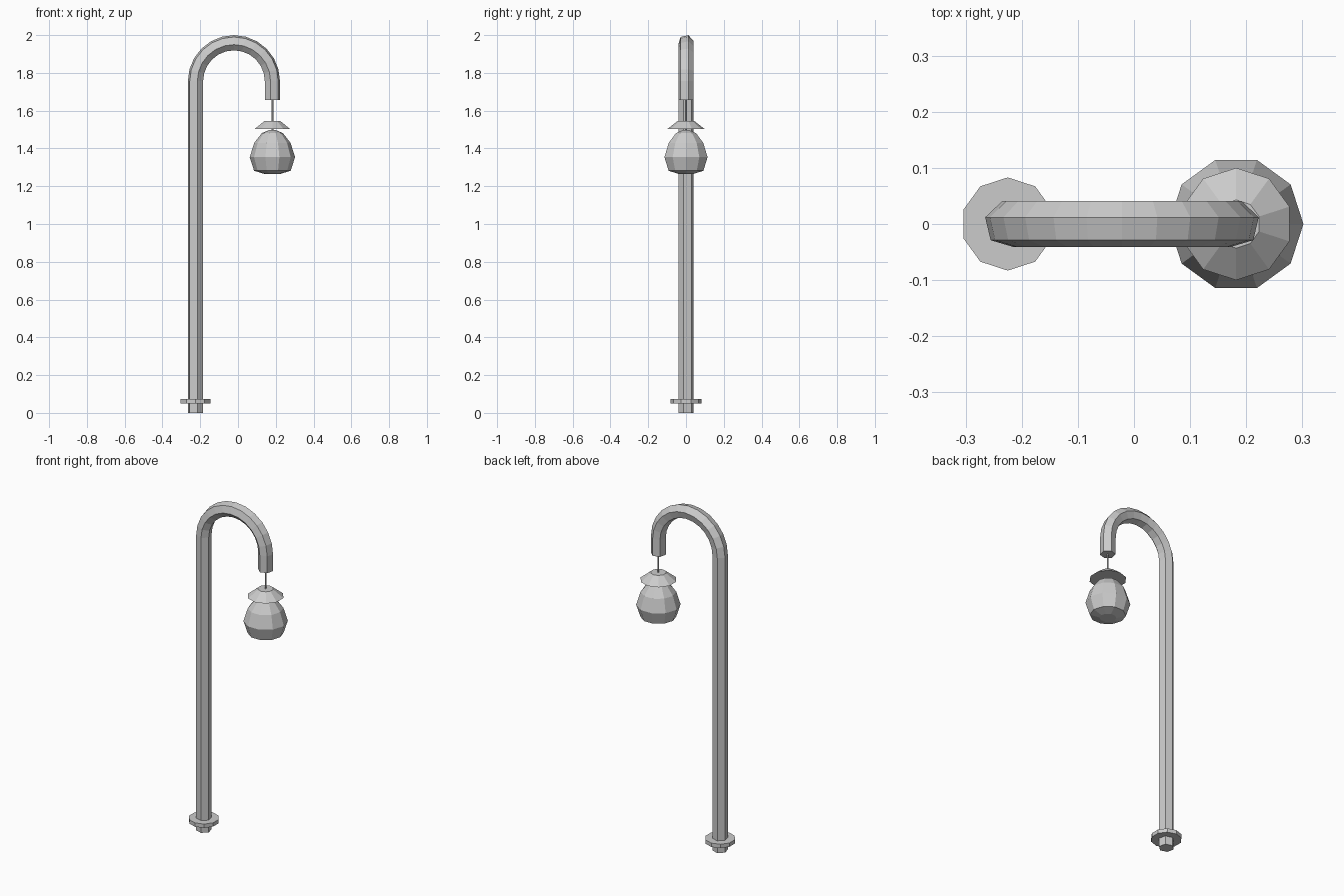
import bpy, bmesh
from math import sin, cos, pi, radians
from mathutils import Vector

cube = bpy.data.objects.get("Cube")
if cube:
    bpy.data.objects.remove(cube, do_unlink=True)

metal = bpy.data.materials.new("light_grey")
metal.use_nodes = True
grey = (0.6, 0.6, 0.6, 1)
metal.diffuse_color = grey
metal.node_tree.nodes["Principled BSDF"].inputs["Base Color"].default_value = grey


def loft(name, rings):
    """Bridge equal-sized rings of points into a closed, flat-shaded solid."""
    bm = bmesh.new()
    loops = [[bm.verts.new(p) for p in ring] for ring in rings]
    for a, b in zip(loops, loops[1:]):
        for i in range(len(a)):
            j = (i + 1) % len(a)
            bm.faces.new((a[i], a[j], b[j], b[i]))
    bm.faces.new(loops[0][::-1])
    bm.faces.new(loops[-1])
    bmesh.ops.recalc_face_normals(bm, faces=bm.faces)
    mesh = bpy.data.meshes.new(name)
    bm.to_mesh(mesh)
    bm.free()
    mesh.materials.append(metal)
    obj = bpy.data.objects.new(name, mesh)
    bpy.context.collection.objects.link(obj)
    return obj


def turned(name, x, profile, sides=10, phase=0.0):
    """Turn a (radius, height) profile about a vertical axis at x."""
    angles = [phase + 2 * pi * i / sides for i in range(sides)]
    return loft(name, [[(x + r * cos(a), r * sin(a), z) for a in angles]
                       for r, z in profile])


POLE_X, LAMP_X = -0.225, 0.182
ARC_X, ARC_Z = (POLE_X + LAMP_X) / 2, 1.756
ARC_R = (LAMP_X - POLE_X) / 2
TUBE_R, TUBE_TURN, ARC_STEPS = 0.042, radians(16.6), 12

# Hexagonal tube: straight pole, half-circle crook, short drop
path = [(Vector((POLE_X, 0, 0)), Vector((-1, 0, 0)))]
for i in range(ARC_STEPS + 1):
    t = pi - pi * i / ARC_STEPS
    out = Vector((cos(t), 0, sin(t)))
    path.append((Vector((ARC_X, 0, ARC_Z)) + out * ARC_R, out))
path.append((Vector((LAMP_X, 0, 1.656)), Vector((1, 0, 0))))
side = Vector((0, 1, 0))
hexagon = [TUBE_TURN + pi * k / 3 for k in range(6)]
loft("crook_pole", [[p + TUBE_R * (out * cos(a) + side * sin(a)) for a in hexagon]
                    for p, out in path])

# Collar near the foot
turned("base_collar", POLE_X, [(0.083, 0.05), (0.083, 0.073)], phase=pi / 2)

# Hanging wire, shade and globe
turned("hanging_wire", LAMP_X, [(0.005, 1.49), (0.005, 1.67)], sides=6)
turned("lamp_shade", LAMP_X, [(0.1, 1.502), (0.043, 1.546)], phase=pi / 2)
turned("lamp_globe", LAMP_X, [(0.045, 1.266), (0.097, 1.282), (0.12, 1.354),
                              (0.096, 1.43), (0.056, 1.481), (0.018, 1.497)])
